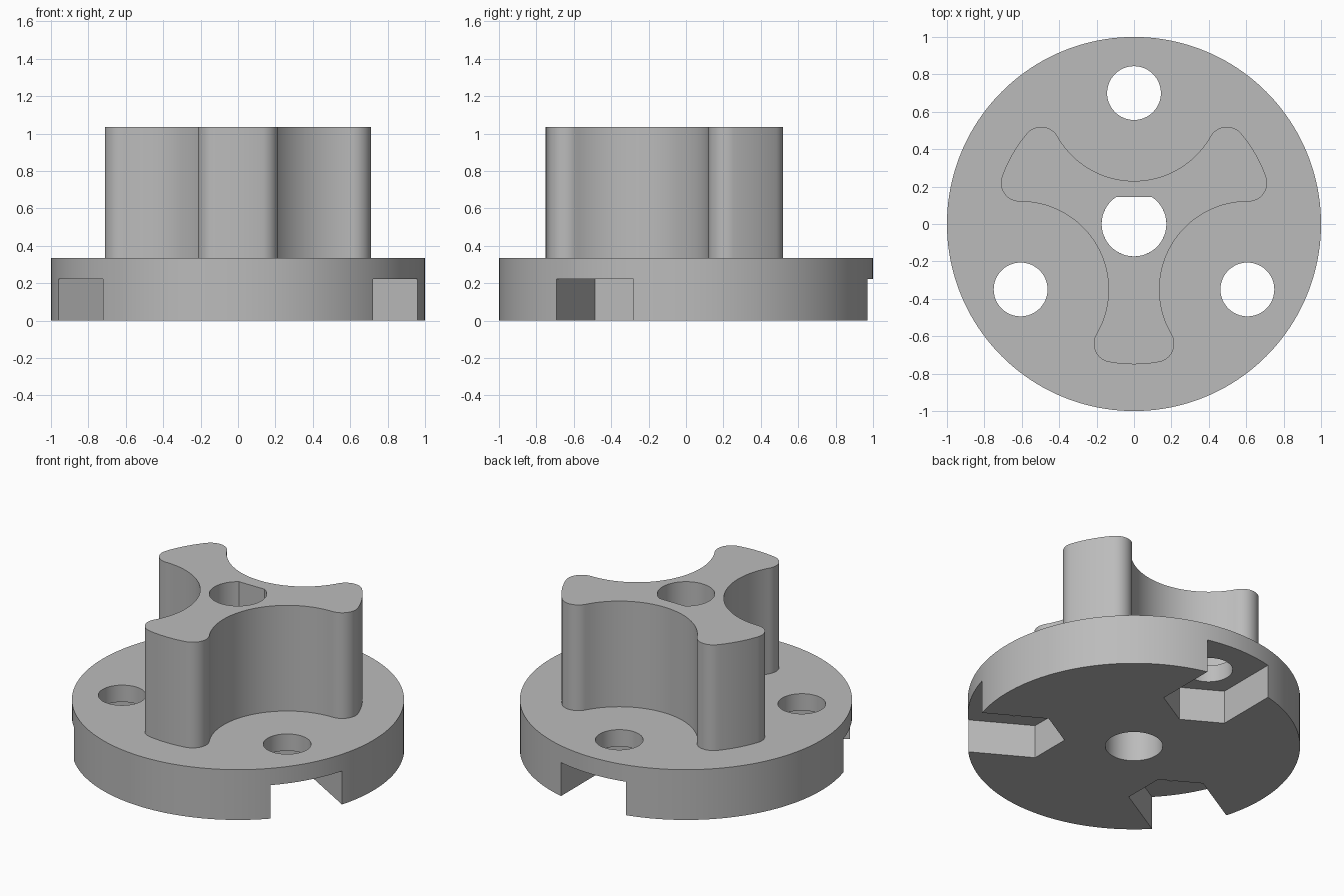
import bpy
from math import sin, cos, radians, pi, asin, acos, atan2, hypot, sqrt
from mathutils import Vector, Matrix

if "Cube" in bpy.data.objects:
    bpy.data.objects.remove(bpy.data.objects["Cube"])

BASE_TOP, POST_TOP, POCKET_TOP = 0.334, 1.036, 0.222
HOLE_RING = 0.70          # radius of the bolt hole circle
SCALLOP = 0.47            # radius of the scallops between the lobes
LOBE_TIP, FILLET = 0.75, 0.10

grey = bpy.data.materials.new("plain grey")
grey.use_nodes = True
colour = (0.5, 0.5, 0.5, 1)
grey.diffuse_color = colour
grey.node_tree.nodes["Principled BSDF"].inputs["Base Color"].default_value = colour


def arc(centre, radius, start, end, steps):
    """Points along an arc, angles in radians."""
    return [Vector((centre[0] + radius * cos(start + (end - start) * i / steps),
                    centre[1] + radius * sin(start + (end - start) * i / steps)))
            for i in range(steps + 1)]


def circle(centre, radius, steps):
    return arc(centre, radius, 0, 2 * pi, steps)[:-1]


def prism(name, outline, low, high):
    """Extrude a closed counter-clockwise outline between two heights."""
    n = len(outline)
    verts = [(p[0], p[1], z) for z in (low, high) for p in outline]
    faces = [tuple(reversed(range(n))), tuple(range(n, 2 * n))]
    faces += [(i, (i + 1) % n, n + (i + 1) % n, n + i) for i in range(n)]
    mesh = bpy.data.meshes.new(name)
    mesh.from_pydata(verts, [], faces)
    mesh.materials.append(grey)
    obj = bpy.data.objects.new(name, mesh)
    bpy.context.collection.objects.link(obj)
    return obj


def combine(target, tool, operation):
    """Apply a boolean and remove the tool object."""
    mod = target.modifiers.new(operation, 'BOOLEAN')
    mod.operation, mod.solver, mod.object = operation, 'EXACT', tool
    bpy.context.view_layer.objects.active = target
    bpy.ops.object.modifier_apply(modifier=mod.name)
    bpy.data.objects.remove(tool)


def turned(points, angle):
    spin = Matrix.Rotation(angle, 2)
    return [spin @ p for p in points]


# Lobed grip: each lobe has a curved tip, two round corners and a scallop
reach = LOBE_TIP - FILLET
swing = acos((reach ** 2 + HOLE_RING ** 2 - (SCALLOP + FILLET) ** 2)
             / (2 * reach * HOLE_RING))
half = radians(60) - swing
corner = Vector((reach * cos(half), reach * sin(half)))
scallop_centre = Vector((HOLE_RING * cos(pi / 3), HOLE_RING * sin(pi / 3)))
toward = scallop_centre - corner
touch = atan2(toward.y, toward.x)
# The scallop spans symmetrically about the direction back to the axis
begin = touch + pi
middle = radians(240)
if begin < middle:
    begin += 2 * pi

lobe = arc((0, 0), LOBE_TIP, -half, half, 12)
lobe += arc(corner, FILLET, half, touch, 16)[1:]
lobe += arc(scallop_centre, SCALLOP, begin, 2 * middle - begin, 48)[1:]
mirrored = Vector((cos(radians(120) - half), sin(radians(120) - half))) * reach
lobe += arc(mirrored, FILLET, radians(240) - touch - 2 * pi + 2 * pi,
            radians(120) - half, 16)[1:-1]
# Drop the overshoot where the corner angle wraps round
lobe = lobe[:12 + 1 + 16 + 48]
lobe += arc(mirrored, FILLET, radians(120) - touch, radians(120) - half, 16)[1:-1]
grip_outline = [p for k in range(3) for p in turned(lobe, radians(-90 + 120 * k))]

# Flange disc joined with the grip
knob = prism("lobed_knob", circle((0, 0), 1, 160), 0, BASE_TOP)
grip = prism("grip", grip_outline, BASE_TOP - 0.05, POST_TOP)
combine(knob, grip, 'UNION')

# Round bore through the flange, D-shaped bore through the grip
bore, flat = 0.173, 0.145
lift = asin(flat / bore)
combine(knob, prism("bore_cutter", circle((0, 0), bore, 64), -0.1, BASE_TOP), 'DIFFERENCE')
combine(knob, prism("d_bore_cutter", arc((0, 0), bore, pi - lift, 2 * pi + lift, 60),
                    BASE_TOP - 0.05, POST_TOP + 0.1), 'DIFFERENCE')

# Bolt holes, each with a hexagonal nut pocket open to the rim
width = 0.238
nut = width / cos(pi / 6)
pocket = [Vector(p) for p in ((HOLE_RING - nut, 0), (HOLE_RING - nut / 2, -width),
                              (1.2, -width), (1.2, width), (HOLE_RING - nut / 2, width))]
for k in range(3):
    angle = radians(90 + 120 * k)
    centre = (HOLE_RING * cos(angle), HOLE_RING * sin(angle))
    combine(knob, prism("pocket_cutter", turned(pocket, angle), -0.1, POCKET_TOP), 'DIFFERENCE')
    combine(knob, prism("hole_cutter", circle(centre, 0.144, 48), 0.1, BASE_TOP + 0.1), 'DIFFERENCE')

# Smooth curved walls, sharp rims
bpy.ops.object.select_all(action='DESELECT')
knob.select_set(True)
bpy.context.view_layer.objects.active = knob
bpy.ops.object.shade_smooth_by_angle(angle=radians(25))
